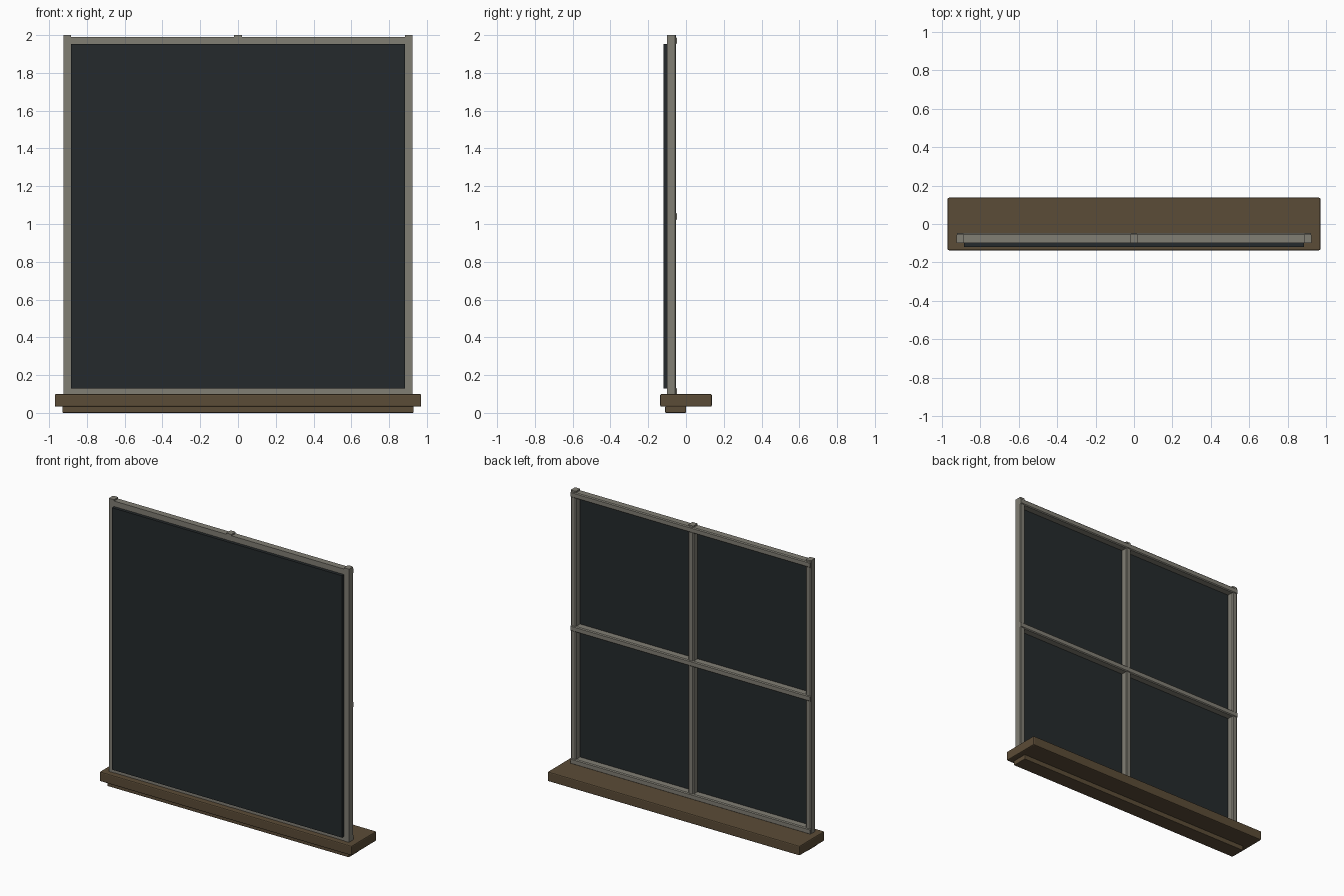
import bpy, bmesh

if "Cube" in bpy.data.objects:
    bpy.data.objects.remove(bpy.data.objects["Cube"])


def material(name, rgb):
    m = bpy.data.materials.new(name)
    m.diffuse_color = (*rgb, 1)
    m.use_nodes = True
    m.node_tree.nodes["Principled BSDF"].inputs["Base Color"].default_value = m.diffuse_color
    return m


wood = material("brown_wood", (0.105, 0.072, 0.038))
paint = material("grey_paint", (0.22, 0.21, 0.175))
dark = material("dark_glass", (0.018, 0.023, 0.025))


def finish(name, bm, mat):
    bmesh.ops.recalc_face_normals(bm, faces=bm.faces)
    me = bpy.data.meshes.new(name)
    bm.to_mesh(me)
    bm.free()
    me.materials.append(mat)
    ob = bpy.data.objects.new(name, me)
    bpy.context.collection.objects.link(ob)
    return ob


def box(name, x, y, z, mat, bevel=0.0):
    bm = bmesh.new()
    bmesh.ops.create_cube(bm, size=1)
    for v in bm.verts:
        for i, (a, b) in enumerate((x, y, z)):
            v.co[i] = a if v.co[i] < 0 else b
    ob = finish(name, bm, mat)
    if bevel:
        mod = ob.modifiers.new("edge_bevel", "BEVEL")
        mod.width = bevel
        mod.segments = 2
    return ob


def bar(name, a, b, centre, half, y0, y1, vertical):
    """Straight bar from a to b with its back edges chamfered."""
    c = 0.006
    profile = [(-half, y0), (half, y0), (half, y1 - c), (half - c, y1),
               (c - half, y1), (-half, y1 - c)]
    bm = bmesh.new()
    ends = []
    for t in (a, b):
        ends.append([bm.verts.new((centre + w, y, t) if vertical
                                  else (t, y, centre + w)) for w, y in profile])
    bm.faces.new(ends[0])
    bm.faces.new(ends[1])
    n = len(profile)
    for i in range(n):
        j = (i + 1) % n
        bm.faces.new((ends[0][i], ends[0][j], ends[1][j], ends[1][i]))
    return finish(name, bm, paint)


# Sill board and the apron under it
box("sill", (-0.97, 0.97), (-0.137, 0.137), (0.033, 0.1), wood, 0.007)
box("sill_apron", (-0.93, 0.93), (-0.11, 0.0), (0, 0.036), wood, 0.004)

# Glass panel on the front
box("glass_panel", (-0.885, 0.885), (-0.12, -0.098), (0.13, 1.952), dark)

# Upright bars
for name, x in (("left_stile", -0.904), ("centre_mullion", 0), ("right_stile", 0.904)):
    bar(name, 0.095, 2.0, x, 0.02, -0.1, -0.052, True)

# Cross rails
for name, z in (("bottom_rail", 0.115), ("middle_rail", 1.04), ("top_rail", 1.97)):
    bar(name, -0.922, 0.922, z, 0.02, -0.098, -0.048, False)
